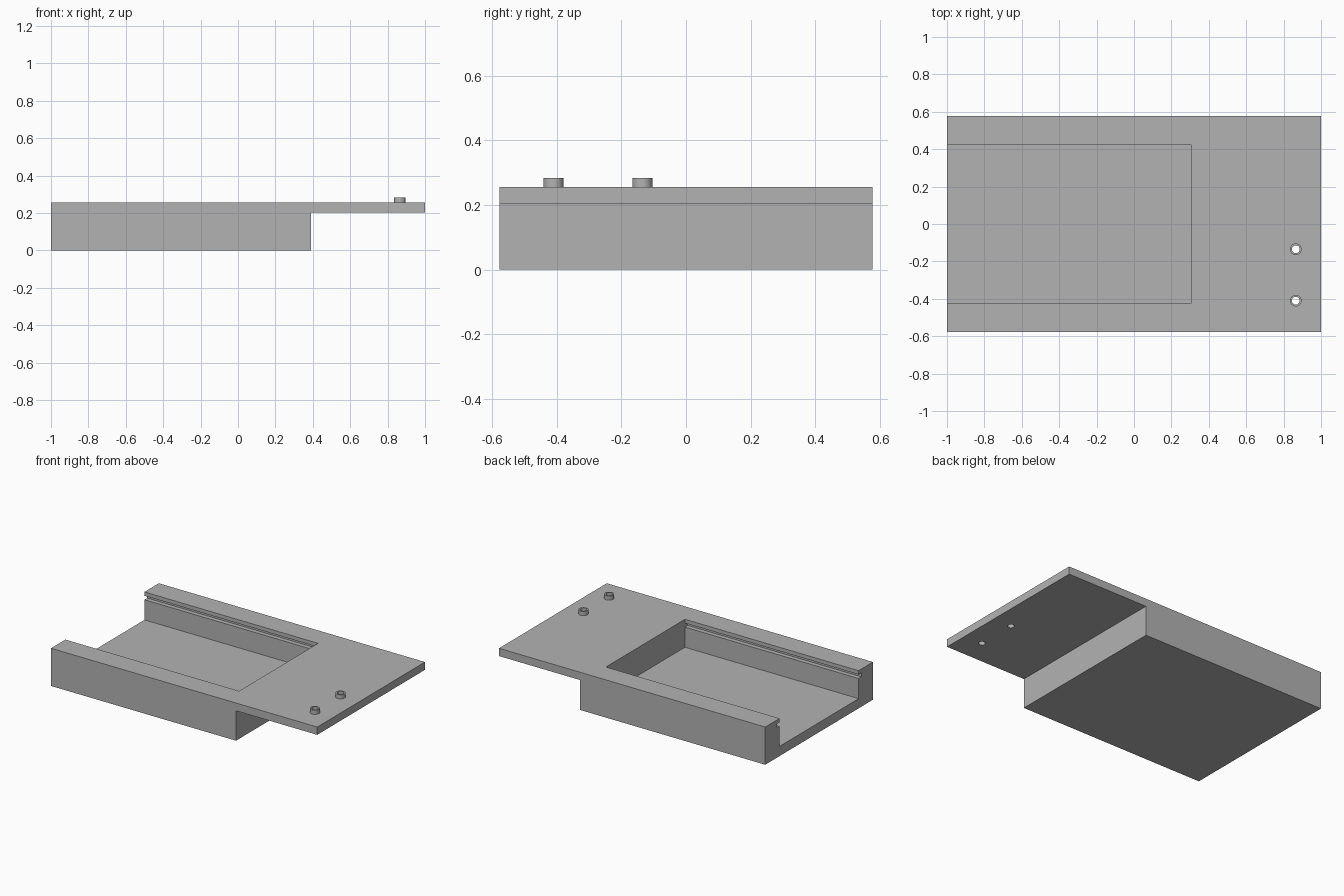
import bpy, bmesh
from mathutils import Vector

if "Cube" in bpy.data.objects:
    bpy.data.objects.remove(bpy.data.objects["Cube"], do_unlink=True)

grey = bpy.data.materials.new("plain grey")
grey.use_nodes = True
grey.diffuse_color = (0.45, 0.45, 0.45, 1)
grey.node_tree.nodes["Principled BSDF"].inputs["Base Color"].default_value = grey.diffuse_color


def extrude_profile(name, points, depth):
    """Close a flat outline into a solid along the depth vector."""
    bm = bmesh.new()
    face = bm.faces.new([bm.verts.new(p) for p in points])
    result = bmesh.ops.extrude_face_region(bm, geom=[face])
    moved = [g for g in result["geom"] if isinstance(g, bmesh.types.BMVert)]
    bmesh.ops.translate(bm, verts=moved, vec=Vector(depth))
    bmesh.ops.recalc_face_normals(bm, faces=bm.faces)
    mesh = bpy.data.meshes.new(name)
    bm.to_mesh(mesh)
    bm.free()
    mesh.materials.append(grey)
    obj = bpy.data.objects.new(name, mesh)
    bpy.context.collection.objects.link(obj)
    return obj


def cylinder(name, x, y, bottom, top, radius):
    bpy.ops.mesh.primitive_cylinder_add(vertices=32, radius=radius, depth=top - bottom,
                                        location=(x, y, (bottom + top) / 2))
    obj = bpy.context.object
    obj.name = name
    obj.data.materials.append(grey)
    return obj


def combine(target, tool, operation):
    """Apply a boolean and discard the tool."""
    tool.hide_render = True
    mod = target.modifiers.new(operation, "BOOLEAN")
    mod.operation = operation
    mod.solver = "EXACT"
    mod.object = tool
    bpy.context.view_layer.objects.active = target
    bpy.ops.object.modifier_apply(modifier=mod.name)
    bpy.data.objects.remove(tool, do_unlink=True)


HALF_W, TOP, FLANGE_Z = 0.578, 0.256, 0.203

# Body with thin overhanging flange
side = [(-1, 0), (0.39, 0), (0.39, FLANGE_Z), (1, FLANGE_Z), (1, TOP), (-1, TOP)]
body = extrude_profile("tray_body", [(x, -HALF_W, z) for x, z in side], (0, 2 * HALF_W, 0))

# Open-ended pocket with a slot along each side wall
WALL, SLOT = 0.424, 0.454
half = [(WALL, 0.066), (WALL, 0.203), (SLOT, 0.203), (SLOT, 0.23), (WALL, 0.23), (WALL, 0.4)]
outline = half + [(-y, z) for y, z in reversed(half)]
pocket = extrude_profile("pocket_cutter", [(-1.1, y, z) for y, z in outline], (1.405, 0, 0))
combine(body, pocket, "DIFFERENCE")

# Hollow pegs with holes through the flange
for y in (-0.41, -0.135):
    combine(body, cylinder("peg", 0.865, y, 0.23, 0.284, 0.031), "UNION")
    combine(body, cylinder("hole_cutter", 0.865, y, 0.1, 0.4, 0.021), "DIFFERENCE")

bpy.ops.object.select_all(action="DESELECT")
body.select_set(True)
bpy.context.view_layer.objects.active = body
bpy.ops.object.shade_smooth_by_angle()
